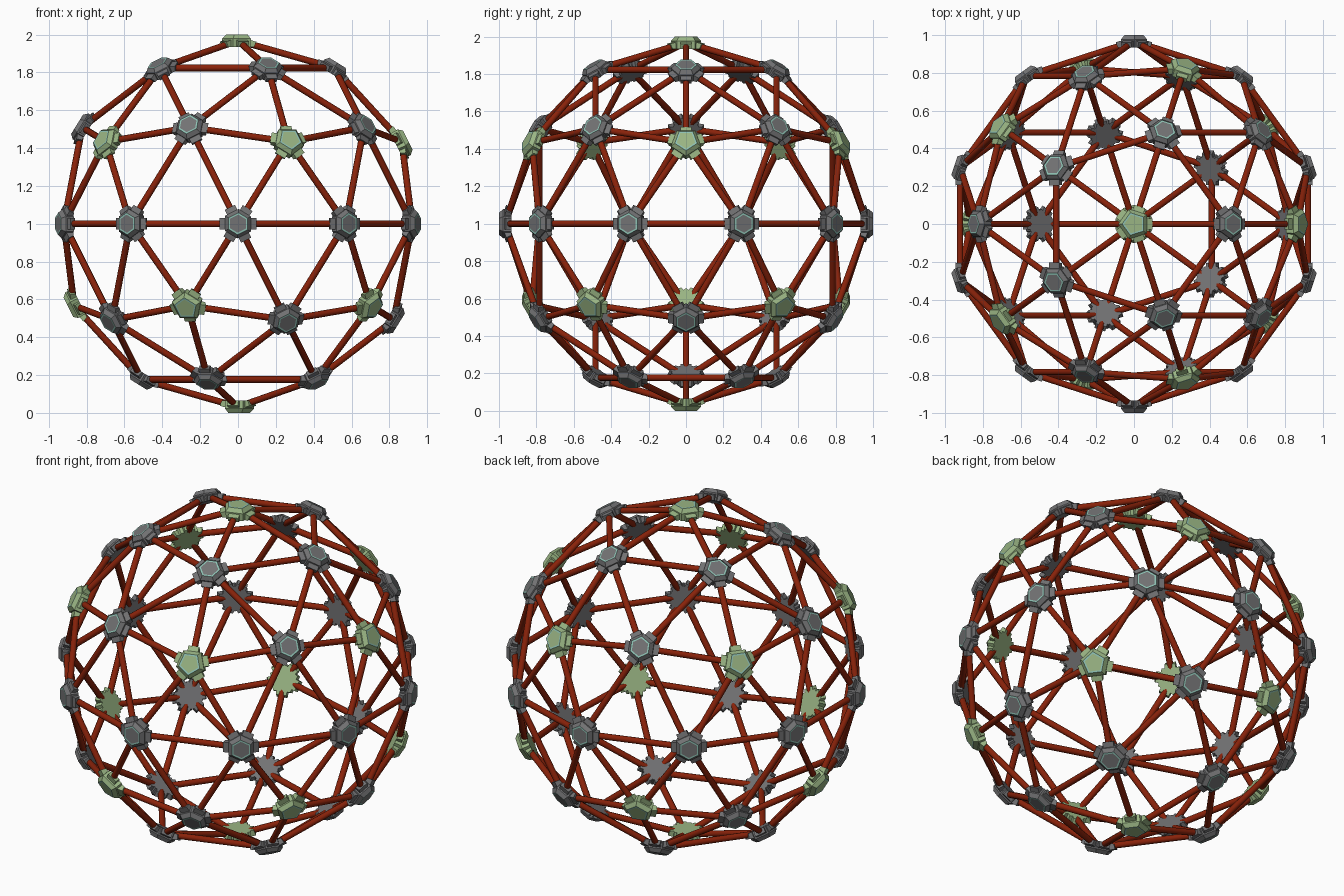
import bpy
import bmesh
import math
from mathutils import Matrix, Vector

NODE_RADIUS = 0.968
STRUT_RADIUS = 0.0175
STRUT_INSET = 0.06
HUB_BASE = -0.034
CENTRE = Vector((0, 0, 1))

cube = bpy.data.objects.get("Cube")
if cube:
    bpy.data.objects.remove(cube, do_unlink=True)


def make_material(name, rgb):
    mat = bpy.data.materials.new(name)
    mat.use_nodes = True
    mat.diffuse_color = (*rgb, 1)
    mat.node_tree.nodes["Principled BSDF"].inputs["Base Color"].default_value = (*rgb, 1)
    return mat


red = make_material("strut red", (0.25, 0.016, 0.003))
grey = make_material("hub grey", (0.17, 0.17, 0.175))
green = make_material("hub green", (0.32, 0.46, 0.23))
teal = make_material("trim teal", (0.27, 0.53, 0.45))


def finish(bm, name, materials):
    mesh = bpy.data.meshes.new(name)
    for mat in materials:
        mesh.materials.append(mat)
    bmesh.ops.recalc_face_normals(bm, faces=bm.faces[:])
    bm.to_mesh(mesh)
    bm.free()
    obj = bpy.data.objects.new(name, mesh)
    bpy.context.collection.objects.link(obj)
    obj.location = CENTRE
    return obj


def add_strut(bm, a, b):
    turn = (b - a).to_track_quat('Z', 'Y').to_matrix().to_4x4()
    bmesh.ops.create_cone(bm, cap_ends=True, segments=10, radius1=STRUT_RADIUS,
                          radius2=STRUT_RADIUS, depth=(b - a).length - 2 * STRUT_INSET,
                          matrix=Matrix.Translation((a + b) / 2) @ turn)


def add_socket(bm, node, normal, direction):
    """Block around a strut end: flat underside, sloping top, undercut end."""
    side = normal.cross(direction)
    for vert in bmesh.ops.create_cube(bm, size=1)["verts"]:
        outer, across, top = vert.co.x > 0, vert.co.y, vert.co.z > 0
        if outer:
            reach, height = (0.097, -0.006) if top else (0.085, HUB_BASE)
        else:
            reach, height = 0.02, (0.017 if top else HUB_BASE)
        vert.co = node + direction * reach + side * across * 0.06 + normal * height


def add_hub(bm, node, neighbours):
    normal = node.normalized()
    u = normal.orthogonal().normalized()
    v = normal.cross(u)
    flat = []
    for other in neighbours:
        d = other - node
        flat.append((d - normal * d.dot(normal)).normalized())
    flat.sort(key=lambda d: math.atan2(d.dot(v), d.dot(u)))
    count = len(flat)

    # Faceted body with a trimmed cap, one side per strut
    rings = []
    for height, apothem in ((HUB_BASE, 0.066), (0.01, 0.068), (0.032, 0.051), (0.032, 0.042)):
        ring = []
        for i in range(count):
            mid = flat[i] + flat[(i + 1) % count]
            ring.append(bm.verts.new(node + normal * height
                                     + mid * (2 * apothem / mid.length_squared)))
        rings.append(ring)
    bm.faces.new(rings[0][::-1])
    bm.faces.new(rings[-1])
    for level, (low, high) in enumerate(zip(rings, rings[1:])):
        for i in range(count):
            j = (i + 1) % count
            face = bm.faces.new((low[i], low[j], high[j], high[i]))
            face.material_index = 1 if level == 2 else 0

    for d in flat:
        add_socket(bm, node, normal, d)


# Geodesic layout of nodes and edges
layout = bmesh.new()
bmesh.ops.create_icosphere(layout, subdivisions=2, radius=NODE_RADIUS)
strut_bm, five_bm, six_bm = bmesh.new(), bmesh.new(), bmesh.new()
for edge in layout.edges:
    add_strut(strut_bm, edge.verts[0].co, edge.verts[1].co)
for vert in layout.verts:
    around = [e.other_vert(vert).co for e in vert.link_edges]
    add_hub(five_bm if len(around) == 5 else six_bm, vert.co, around)
layout.free()

struts_obj = finish(strut_bm, "struts", [red])
finish(five_bm, "five_way_hubs", [green, teal])
finish(six_bm, "six_way_hubs", [grey, teal])

# Round the struts, keeping their ends crisp
bpy.ops.object.select_all(action='DESELECT')
struts_obj.select_set(True)
bpy.context.view_layer.objects.active = struts_obj
bpy.ops.object.shade_smooth_by_angle(angle=math.radians(40))
